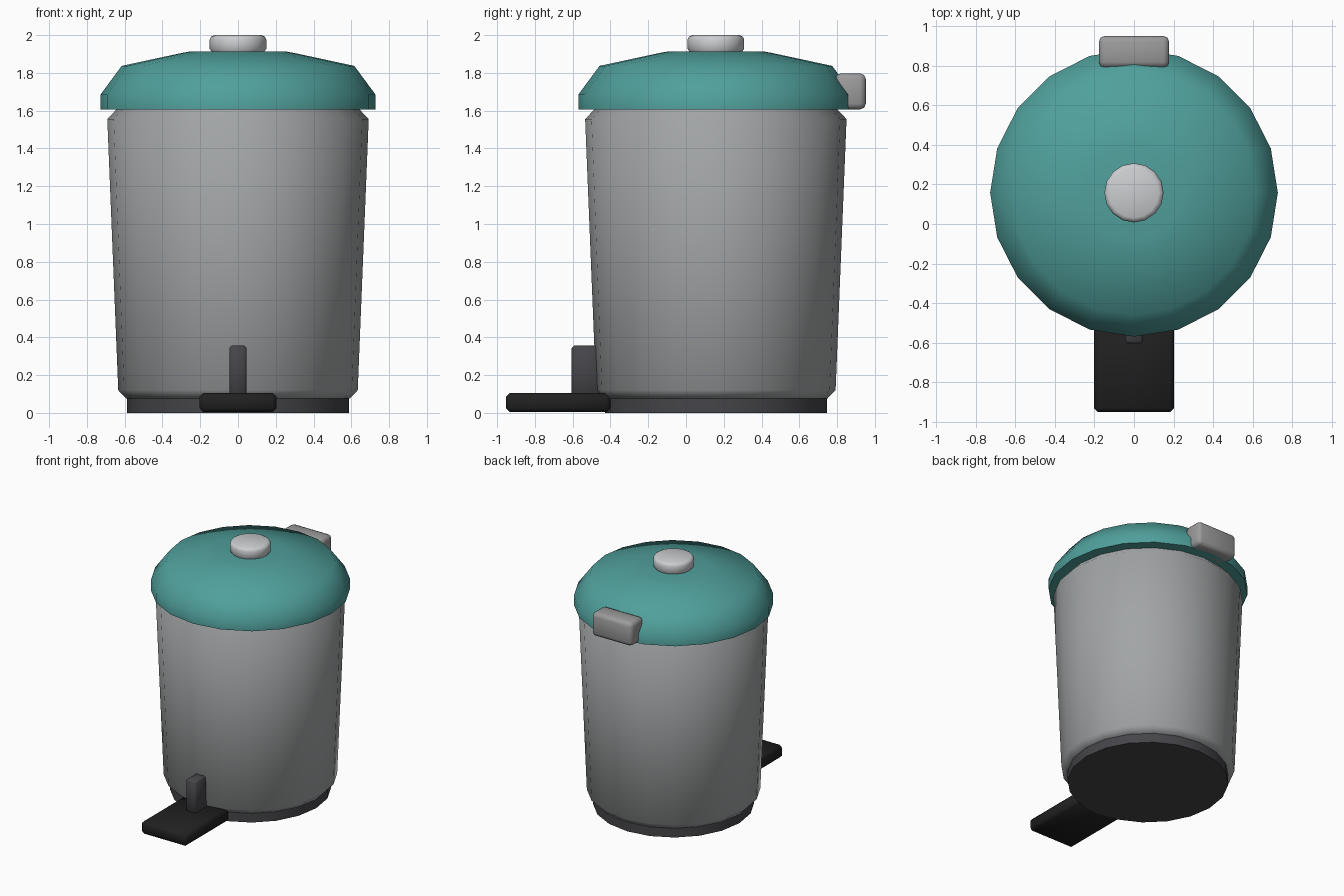
import bpy
import bmesh
import math
from mathutils import Matrix

cube = bpy.data.objects.get("Cube")
if cube:
    bpy.data.objects.remove(cube, do_unlink=True)

CENTRE_Y = 0.158   # axis of the round bin


def material(name, rgb, roughness=0.5):
    m = bpy.data.materials.new(name)
    m.use_nodes = True
    m.diffuse_color = (*rgb, 1)
    node = next(n for n in m.node_tree.nodes if n.type == 'BSDF_PRINCIPLED')
    node.inputs["Base Color"].default_value = (*rgb, 1)
    node.inputs["Roughness"].default_value = roughness
    return m


teal = material("teal", (0.08, 0.35, 0.33))
body_grey = material("body grey", (0.36, 0.375, 0.38))
light_grey = material("light grey", (0.6, 0.61, 0.63))
hinge_grey = material("hinge grey", (0.33, 0.33, 0.33))
dark_grey = material("dark grey", (0.06, 0.058, 0.066))
black = material("black", (0.015, 0.015, 0.015))


def finish(name, bm, mat, angle=48):
    bmesh.ops.recalc_face_normals(bm, faces=bm.faces)
    mesh = bpy.data.meshes.new(name)
    bm.to_mesh(mesh)
    bm.free()
    mesh.materials.append(mat)
    obj = bpy.data.objects.new(name, mesh)
    bpy.context.collection.objects.link(obj)
    bpy.ops.object.select_all(action='DESELECT')
    obj.select_set(True)
    bpy.context.view_layer.objects.active = obj
    bpy.ops.object.shade_smooth_by_angle(angle=math.radians(angle))
    return obj


def turned(name, profile, mat, sides=20):
    """Closed solid turned around the bin axis from (radius, height) points."""
    bm = bmesh.new()
    rings = []
    for r, z in profile:
        angles = [math.tau * i / sides for i in range(sides)]
        rings.append([bm.verts.new((r * math.cos(a), CENTRE_Y + r * math.sin(a), z))
                      for a in angles])
    for low, high in zip(rings, rings[1:]):
        for i in range(sides):
            j = (i + 1) % sides
            bm.faces.new((low[i], low[j], high[j], high[i]))
    bm.faces.new(rings[0])
    bm.faces.new(rings[-1])
    return finish(name, bm, mat)


def box(name, low, high, mat, bevel, segments=1):
    """Box between two corners with bevelled edges."""
    bm = bmesh.new()
    size = [h - l for l, h in zip(low, high)]
    mid = [(l + h) / 2 for l, h in zip(low, high)]
    bmesh.ops.create_cube(bm, size=1, matrix=Matrix.Translation(mid) @ Matrix.Diagonal((*size, 1)))
    bmesh.ops.bevel(bm, geom=bm.edges[:], offset=bevel, segments=segments,
                    profile=0.5, affect='EDGES')
    return finish(name, bm, mat)


# Round parts, bottom to top
turned("base_ring", [(0.588, 0), (0.588, 0.08)], dark_grey)
turned("bin_body", [(0.59, 0.075), (0.634, 0.12), (0.692, 1.555), (0.645, 1.605), (0.645, 1.63)],
       body_grey)
turned("lid", [(0.728, 1.607), (0.728, 1.685), (0.616, 1.837), (0.3, 1.905), (0.25, 1.914)], teal)
turned("lid_knob", [(0.135, 1.905), (0.15, 1.928), (0.15, 1.977), (0.142, 1.992), (0.126, 2.0)],
       light_grey, sides=16)

# Hinge block at the back
box("hinge", (-0.178, 0.79, 1.607), (0.178, 0.952, 1.797), hinge_grey, 0.03, 2)

# Foot pedal and its lever at the front
box("pedal", (-0.203, -0.952, 0.004), (0.203, -0.4, 0.106), black, 0.02)
box("pedal_lever", (-0.046, -0.605, 0.09), (0.046, -0.44, 0.356), dark_grey, 0.012)
